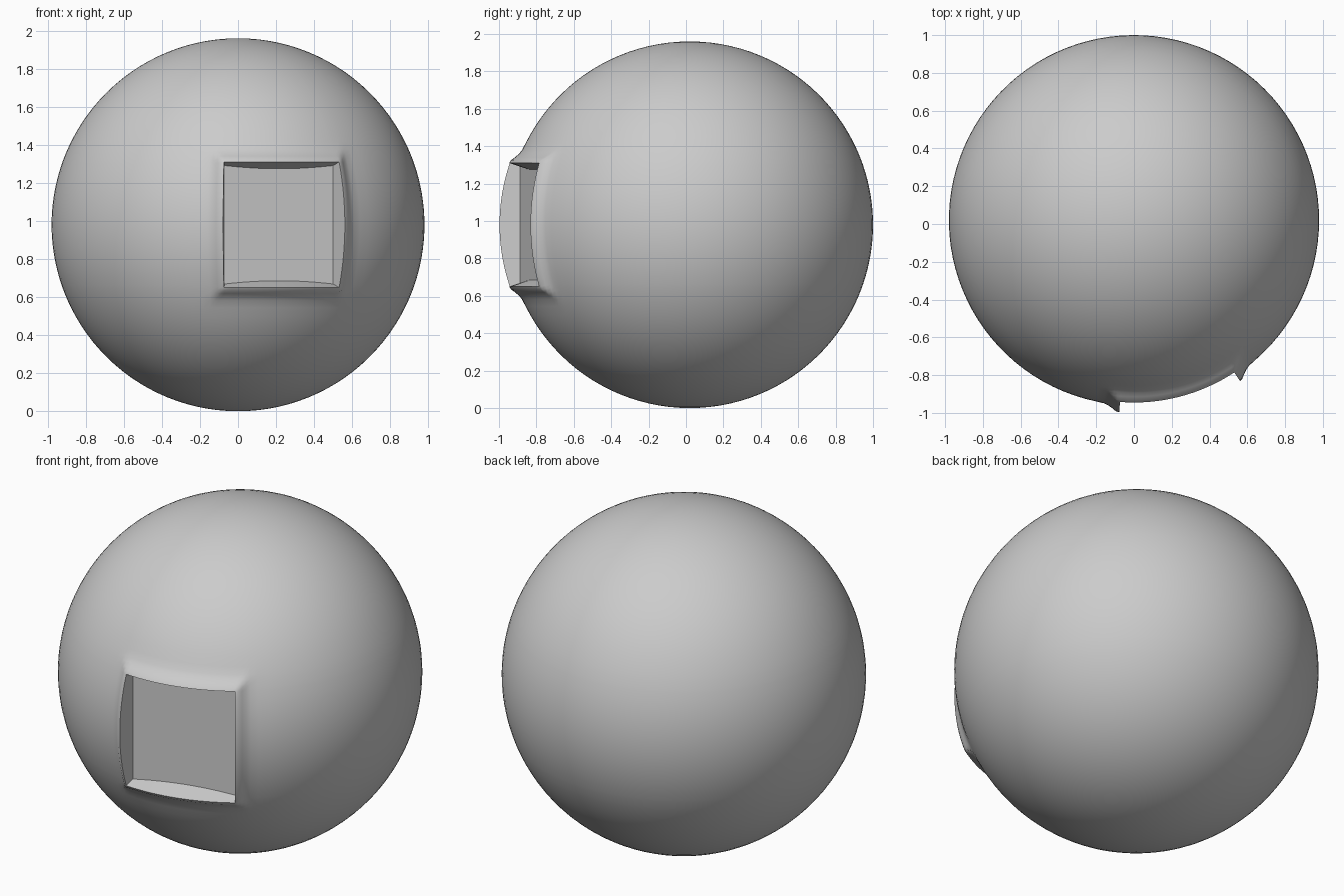
import bpy, bmesh
from math import sin, cos, radians
from mathutils import Vector

if "Cube" in bpy.data.objects:
    bpy.data.objects.remove(bpy.data.objects["Cube"])

R = 0.98                      # ball radius
CENTRE = Vector((0, 0.02, 0.98))
LON = 14.5                    # heading of the window, degrees right of front
HALF = 18.9                   # half opening of the window, degrees
FLOOR = 0.86                  # distance of the flat recess floor from centre
RIM = [(0, 0.04), (1.0, 0.036), (2.2, 0.022), (3.6, 0.009), (5.0, 0.002), (7.5, 0)]


def direction(lon, lat):
    a, b = radians(lon), radians(lat)
    return Vector((sin(a) * cos(b), -cos(a) * cos(b), sin(b)))


def rim_height(d):
    for (d0, h0), (d1, h1) in zip(RIM, RIM[1:]):
        if d <= d1:
            return h0 + (h1 - h0) * (d - d0) / (d1 - d0)
    return 0.0


def grid_line(limit, steps):
    """Angles from window centre to limit; the window edge appears twice: (angle, inside)."""
    half = [(HALF * i / 8, True) for i in range(1, 9)]
    half += [(HALF + d, False) for d, _ in RIM]
    start = half[-1][0]
    half += [(start + (limit - start) * i / steps, False) for i in range(1, steps + 1)]
    return [(-a, k) for a, k in reversed(half)] + [(0, True)] + half


# Ball with a raised rim around a sunken flat window
facing = direction(LON, 0)
lons, lats = grid_line(180, 44), grid_line(90, 20)
bm = bmesh.new()
rows = []
for lat, lat_in in lats:
    row = []
    for lon, lon_in in lons:
        v = direction(LON + lon, lat)
        if lat_in and lon_in:
            r = FLOOR / v.dot(facing)
        else:
            r = R + rim_height(max(abs(lon) - HALF, abs(lat) - HALF, 0))
        row.append(bm.verts.new(CENTRE + v * r))
    rows.append(row)
for lo, hi in zip(rows, rows[1:]):
    for i in range(len(lo) - 1):
        bm.faces.new((lo[i], lo[i + 1], hi[i + 1], hi[i]))
bmesh.ops.remove_doubles(bm, verts=bm.verts, dist=0.0005)
bmesh.ops.recalc_face_normals(bm, faces=bm.faces)

mesh = bpy.data.meshes.new("ball_with_window")
bm.to_mesh(mesh)
bm.free()
ball = bpy.data.objects.new("ball_with_window", mesh)
bpy.context.collection.objects.link(ball)
bpy.context.view_layer.objects.active = ball
ball.select_set(True)
bpy.ops.object.shade_smooth_by_angle(angle=radians(35))
